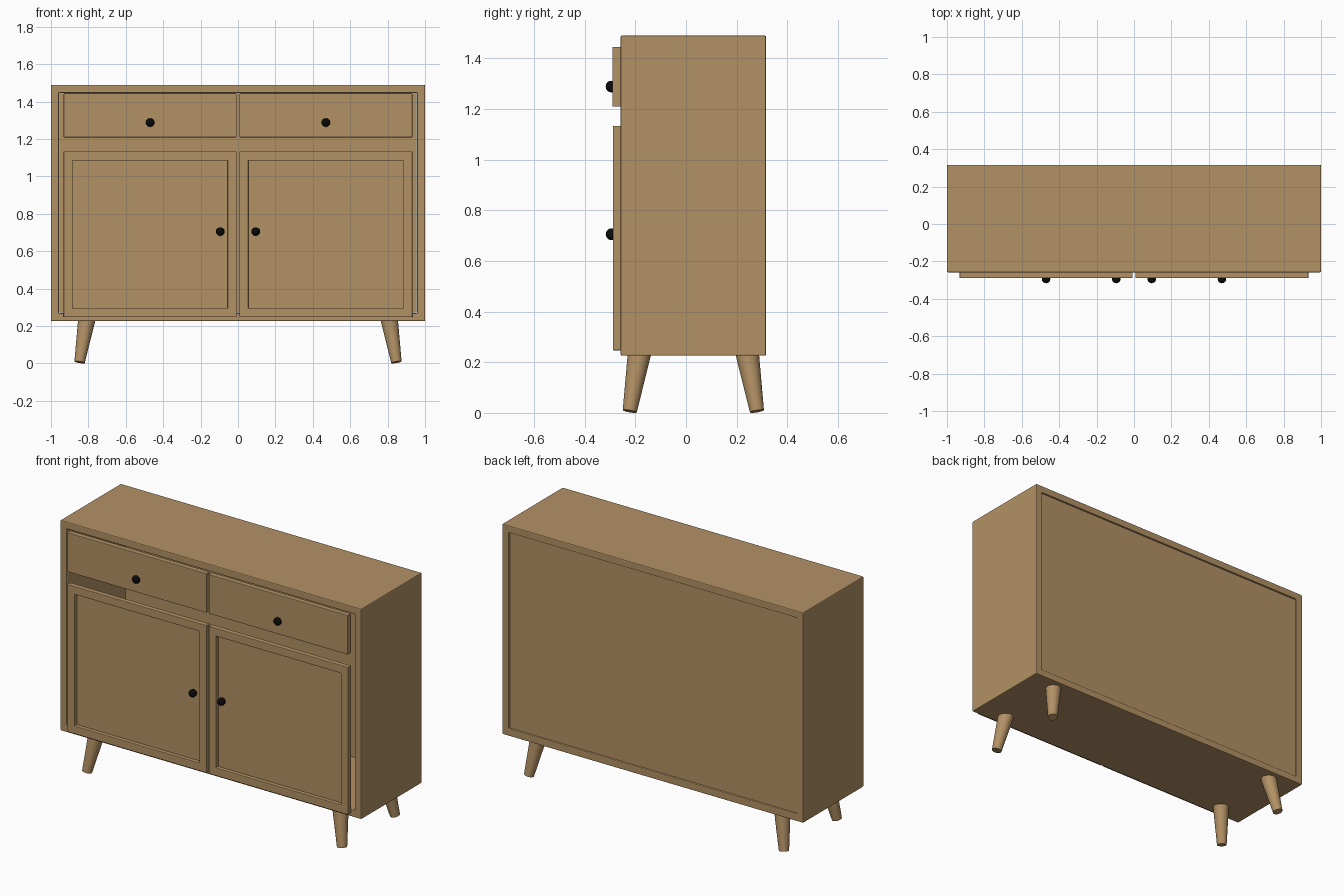
import bpy
import bmesh
from mathutils import Vector

if "Cube" in bpy.data.objects:
    bpy.data.objects.remove(bpy.data.objects["Cube"], do_unlink=True)


def material(name, rgb, roughness):
    mat = bpy.data.materials.new(name)
    mat.use_nodes = True
    mat.diffuse_color = (*rgb, 1)
    shader = mat.node_tree.nodes["Principled BSDF"]
    shader.inputs["Base Color"].default_value = (*rgb, 1)
    shader.inputs["Roughness"].default_value = roughness
    return mat


WOOD = material("oak wood", (0.45, 0.285, 0.13), 0.6)
BLACK = material("black metal", (0.003, 0.003, 0.003), 0.5)


def finish(name, bm, mat, bevel=0.0, smooth=False):
    bmesh.ops.recalc_face_normals(bm, faces=bm.faces)
    mesh = bpy.data.meshes.new(name)
    bm.to_mesh(mesh)
    bm.free()
    mesh.materials.append(mat)
    obj = bpy.data.objects.new(name, mesh)
    bpy.context.collection.objects.link(obj)
    if bevel:
        mod = obj.modifiers.new("soft edges", "BEVEL")
        mod.width = bevel
        mod.segments = 2
    if smooth:
        bpy.ops.object.select_all(action="DESELECT")
        obj.select_set(True)
        bpy.context.view_layer.objects.active = obj
        bpy.ops.object.shade_smooth_by_angle()
    return obj


def rectangle(bm, x0, x1, z0, z1, y):
    return [bm.verts.new((x, y, z)) for x, z in ((x0, z0), (x1, z0), (x1, z1), (x0, z1))]


def panel(name, x0, x1, z0, z1, y0, y1, bevel=0.0):
    """Solid board facing the front."""
    bm = bmesh.new()
    front = bm.faces.new(rectangle(bm, x0, x1, z0, z1, y0))
    grown = bmesh.ops.extrude_face_region(bm, geom=[front], use_keep_orig=True)
    verts = [v for v in grown["geom"] if isinstance(v, bmesh.types.BMVert)]
    bmesh.ops.translate(bm, verts=verts, vec=(0, y1 - y0, 0))
    return finish(name, bm, WOOD, bevel)


def frame(name, x0, x1, z0, z1, y0, y1, border, bevel):
    """Rectangular ring, open from front to back."""
    bm = bmesh.new()
    b = border
    loops = [rectangle(bm, x0, x1, z0, z1, y0),
             rectangle(bm, x0 + b, x1 - b, z0 + b, z1 - b, y0),
             rectangle(bm, x0 + b, x1 - b, z0 + b, z1 - b, y1),
             rectangle(bm, x0, x1, z0, z1, y1)]
    for k in range(4):
        a, c = loops[k], loops[(k + 1) % 4]
        for i in range(4):
            j = (i + 1) % 4
            bm.faces.new((a[i], a[j], c[j], c[i]))
    return finish(name, bm, WOOD, bevel)


def knob(name, x, z):
    bm = bmesh.new()
    bmesh.ops.create_uvsphere(bm, u_segments=16, v_segments=10, radius=0.023)
    bmesh.ops.translate(bm, verts=bm.verts, vec=(x, -0.294, z))
    return finish(name, bm, BLACK, smooth=True)


def leg(name, top, foot):
    """Tapered round leg along a splayed axis."""
    axis = Vector(top) - Vector(foot)
    bm = bmesh.new()
    bmesh.ops.create_cone(bm, cap_ends=True, segments=32, radius1=0.028,
                          radius2=0.046, depth=axis.length)
    turn = Vector((0, 0, 1)).rotation_difference(axis).to_matrix()
    bmesh.ops.rotate(bm, verts=bm.verts, matrix=turn)
    bmesh.ops.translate(bm, verts=bm.verts, vec=(Vector(top) + Vector(foot)) / 2)
    return finish(name, bm, WOOD, smooth=True)


# Carcass and back board
BOTTOM, TOP, FRONT, BACK = 0.226, 1.489, -0.258, 0.316
MIDDLE = (FRONT + BACK) / 2
frame("cabinet_body", -1, 1, BOTTOM, TOP, FRONT, BACK, 0.043, 0.005)
panel("back_panel", -0.955, 0.955, 0.271, 1.444, 0.296, 0.308)

# Drawers, doors, knobs and legs on both sides
for side, sign in (("right", -1), ("left", 1)):
    x0, x1 = sorted((sign * 0.0075, sign * 0.9325))
    panel(f"{side}_drawer_front", x0, x1, 1.209, 1.445, -0.29, FRONT, 0.003)
    frame(f"{side}_door_frame", x0, x1, 0.247, 1.133, -0.289, FRONT, 0.048, 0.003)
    panel(f"{side}_door_panel", x0 + 0.04, x1 - 0.04, 0.287, 1.093, -0.266, -0.26)
    knob(f"{side}_drawer_knob", sign * 0.47, 1.288)
    knob(f"{side}_door_knob", sign * 0.095, 0.705)
    for end, way in (("front", -1), ("back", 1)):
        leg(f"{side}_{end}_leg",
            (sign * 0.809, MIDDLE + way * 0.213, BOTTOM + 0.008),
            (sign * 0.847, MIDDLE + way * 0.251, 0.0065))
